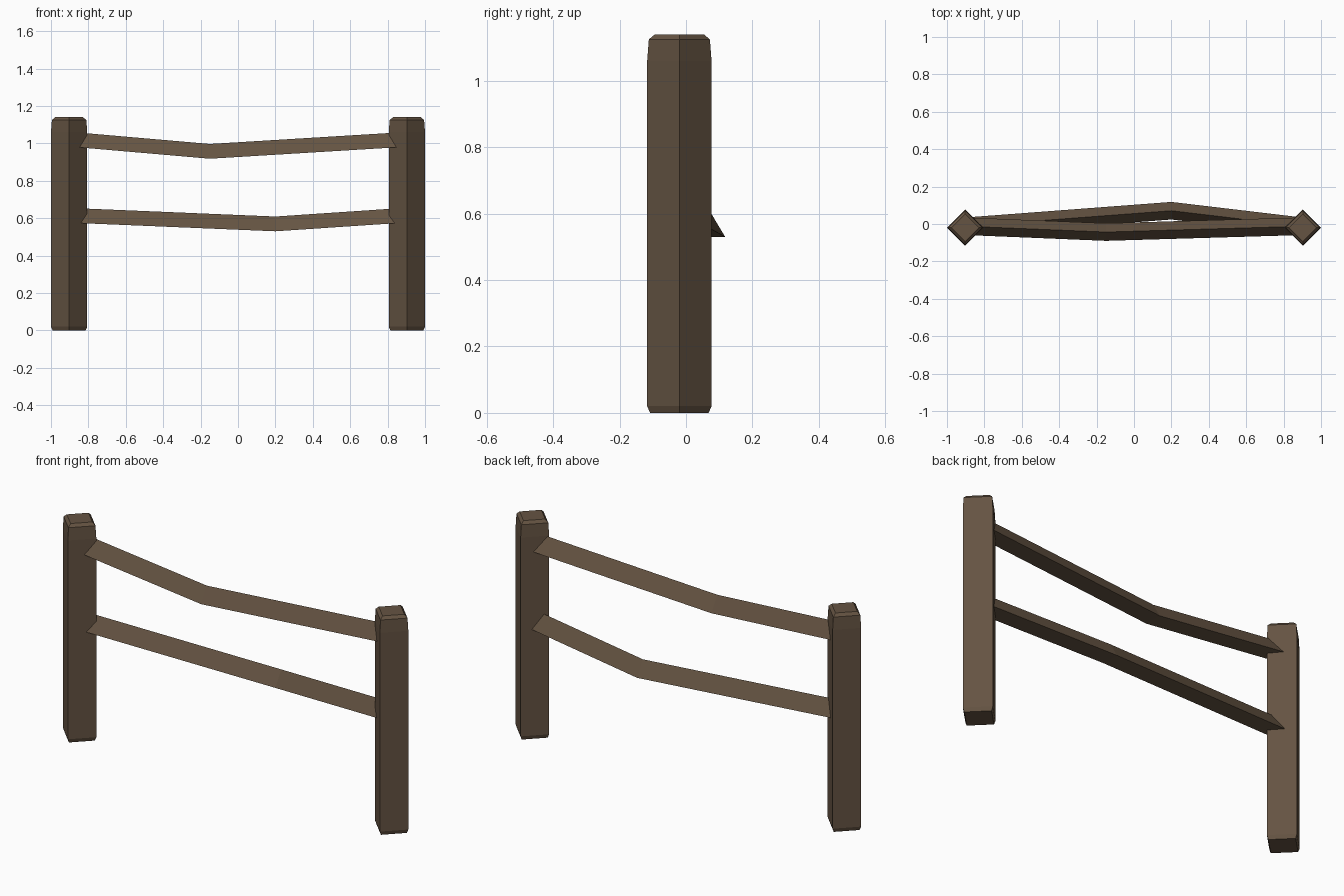
import bpy, math

if "Cube" in bpy.data.objects:
    bpy.data.objects.remove(bpy.data.objects["Cube"])

# Materials
def material(name, color):
    m = bpy.data.materials.new(name)
    m.diffuse_color = (*color, 1)
    m.use_nodes = True
    m.node_tree.nodes["Principled BSDF"].inputs["Base Color"].default_value = m.diffuse_color
    return m

wood = material("brown wood", (0.130, 0.088, 0.055))


def loft(name, rings, mat):
    """Join rings of equal point count into a closed solid."""
    n = len(rings[0])
    verts = [p for ring in rings for p in ring]
    faces = [tuple(reversed(range(n))),
             tuple(range(len(verts) - n, len(verts)))]
    for r in range(len(rings) - 1):
        for i in range(n):
            a, b = r * n + i, r * n + (i + 1) % n
            faces.append((a, b, b + n, a + n))
    mesh = bpy.data.meshes.new(name)
    mesh.from_pydata(verts, [], faces)
    mesh.materials.append(mat)
    obj = bpy.data.objects.new(name, mesh)
    bpy.context.collection.objects.link(obj)
    return obj


# Square posts turned 45 degrees: (height, half diagonal)
POST = [(0, 0.088), (0.02, 0.097), (1.06, 0.097), (1.125, 0.092), (1.14, 0.074)]

def post(name, x):
    rings = [[(x + r * math.cos(k * math.pi / 2),
               -0.02 + r * math.sin(k * math.pi / 2), z) for k in range(4)]
             for z, r in POST]
    return loft(name, rings, wood)

post("left_post", -0.903)
post("right_post", 0.903)


# Triangular rails with one bend: path points are (x, y, top z)
def rail(name, path):
    w, h = 0.047, 0.079
    rings = [[(x, y - w, z - h), (x, y + w, z - h), (x, y, z)] for x, y, z in path]
    return loft(name, rings, wood)

rail("upper_rail", [(-0.9, -0.012, 1.062), (-0.15, -0.043, 0.997), (0.9, -0.012, 1.061)])
rail("lower_rail", [(-0.9, -0.012, 0.655), (0.2, 0.071, 0.609), (0.9, -0.012, 0.656)])
